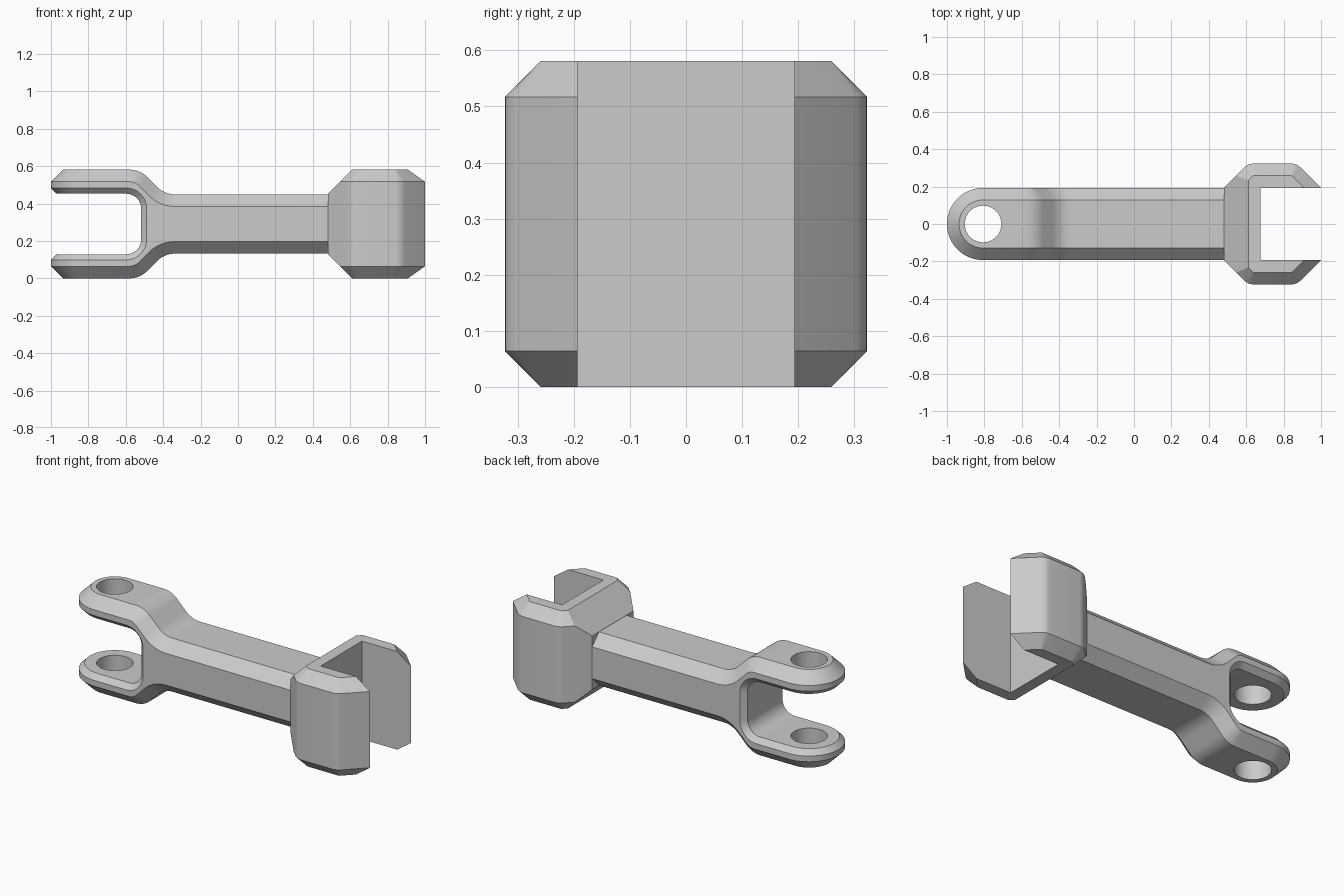
import bpy, bmesh, math
from mathutils import Vector

if "Cube" in bpy.data.objects:
    bpy.data.objects.remove(bpy.data.objects["Cube"])

H = 0.581          # full height
MID = H / 2
W = 0.193          # half width of the arm
C = 0.0645         # outer chamfer
CI = 0.03          # chamfer inside the fork
TIP_X = -1 + W     # centre of the rounded fork ends
ARM_END = 0.48
ARM_TOP = 0.449
IN_TOP = 0.4526    # inner face of the upper prong
K = math.tan(math.pi / 8)

grey = bpy.data.materials.new("plain grey")
grey.use_nodes = True
grey.diffuse_color = (0.6, 0.6, 0.6, 1)
grey.node_tree.nodes["Principled BSDF"].inputs["Base Color"].default_value = (0.6, 0.6, 0.6, 1)


def fillet(points, tangents, steps):
    """Round the inner corners of an open polyline, given tangent lengths."""
    pts = [Vector(p) for p in points]
    out = [pts[0]]
    for a, c, b, t in zip(pts, pts[1:], pts[2:], tangents):
        u, v = (a - c).normalized(), (b - c).normalized()
        centre = c + (u + v) * (t / (1 + u.dot(v)))
        p, q = c + u * t - centre, c + v * t - centre
        turn = p.angle_signed(q)
        start = math.atan2(p.y, p.x)
        for i in range(steps + 1):
            ang = start - turn * i / steps
            out.append(centre + Vector((math.cos(ang), math.sin(ang))) * p.length)
    return out + [pts[-1]]


def strip(bm, rows):
    """Skin faces between rows of vertices."""
    for r, s in zip(rows, rows[1:]):
        for i in range(len(r) - 1):
            bm.faces.new((r[i], r[i + 1], s[i + 1], s[i]))


def make_object(name, bm):
    bmesh.ops.remove_doubles(bm, verts=bm.verts, dist=1e-5)
    bmesh.ops.recalc_face_normals(bm, faces=bm.faces)
    mesh = bpy.data.meshes.new(name)
    bm.to_mesh(mesh)
    bm.free()
    mesh.materials.append(grey)
    obj = bpy.data.objects.new(name, mesh)
    bpy.context.collection.objects.link(obj)
    return obj


def activate(obj):
    bpy.ops.object.select_all(action='DESELECT')
    obj.select_set(True)
    bpy.context.view_layer.objects.active = obj


def outer_profile(d):
    """Upper outline of the arm, moved inward by d."""
    drop = H - ARM_TOP
    x = -0.525 - K * d
    return fillet([(TIP_X, H - d), (x, H - d), (x + drop, ARM_TOP - d), (ARM_END, ARM_TOP - d)],
                  [0.055 - K * d, 0.055 + K * d], 8)


def pocket_profile(d):
    """Outline of the fork opening, moved outward by d."""
    x, top = -0.518 + d, IN_TOP + d
    return fillet([(TIP_X, top), (x, top), (x, H - top), (TIP_X, H - top)],
                  [0.08 + d] * 2, 12)


def layers(bm, profile, chamfer):
    rows = []
    for y, d in ((-W, chamfer), (chamfer - W, 0), (W - chamfer, 0), (W, chamfer)):
        rows.append([bm.verts.new((p.x, y, p.y)) for p in profile(d)])
    strip(bm, rows)
    return rows


# Forked arm: chamfered skins over the outline and the fork opening
bm = bmesh.new()
upper = layers(bm, outer_profile, C)
lower = layers(bm, lambda d: [Vector((p.x, H - p.y)) for p in outer_profile(d)], C)
pocket = layers(bm, pocket_profile, CI)
for side in (0, 3):
    bm.faces.new(upper[side] + lower[side][::-1] + pocket[side][::-1])
bm.faces.new([r[-1] for r in upper] + [r[-1] for r in reversed(lower)])

# Rounded prong ends: half turns of the prong section
SEG = 32
section = [(W - C, H), (W, H - C), (W, IN_TOP + CI), (W - CI, IN_TOP)]
for flip in (False, True):
    rows = []
    for r, z in section:
        rows.append([bm.verts.new((TIP_X - r * math.sin(a), r * math.cos(a), H - z if flip else z))
                     for a in (math.pi * i / SEG for i in range(SEG + 1))])
    strip(bm, rows)
    bm.faces.new(rows[0])
    bm.faces.new(rows[-1])
arm = make_object("forked_arm", bm)

# Pin holes through both prongs
bpy.ops.mesh.primitive_cylinder_add(vertices=64, radius=0.098, depth=1, location=(TIP_X, 0, MID))
cutter = bpy.context.object
cutter.name = "pin_hole_cutter"
cutter.hide_render = True
activate(arm)
mod = arm.modifiers.new("pin_holes", 'BOOLEAN')
mod.operation = 'DIFFERENCE'
mod.solver = 'EXACT'
mod.object = cutter
bpy.ops.object.modifier_apply(modifier=mod.name)
bpy.data.objects.remove(cutter)


def head_half(back, d):
    """Half plan of the jaw head: sloped back, side, sloped front, open slot."""
    wide = 0.323 - d
    shift = d * math.sqrt(2)
    diag = W - shift - ARM_END            # y = x + diag on the rear slope
    front = 1 + W - shift                 # y = front - x on the front slope
    t = 0.027 - K * d + 0.002
    pts = fillet([(back, back + diag), (wide - diag, wide), (front - wide, wide), (front - W, W)],
                 [t, t], 4)
    return pts + [Vector((0.677, W))]


# Jaw head: stacked plans with bevelled top, bottom and rear
bm = bmesh.new()
slope = 0.131
levels = [(ARM_END + slope, C, 0), (ARM_END + slope - C, 0, C), (ARM_END, 0, slope)]
levels += [(b, d, H - z) for b, d, z in reversed(levels)]
rows = []
for back, d, z in levels:
    half = head_half(back, d)
    ring = [(p.x, p.y) for p in half] + [(p.x, -p.y) for p in reversed(half)]
    loop = [bm.verts.new((x, y, z)) for x, y in ring]
    rows.append(loop + loop[:1])
strip(bm, rows)
bm.faces.new(rows[0][:-1])
bm.faces.new(rows[-1][:-1])
head = make_object("jaw_head", bm)

for obj in (arm, head):
    activate(obj)
    bpy.ops.object.shade_smooth_by_angle(angle=math.radians(30))
